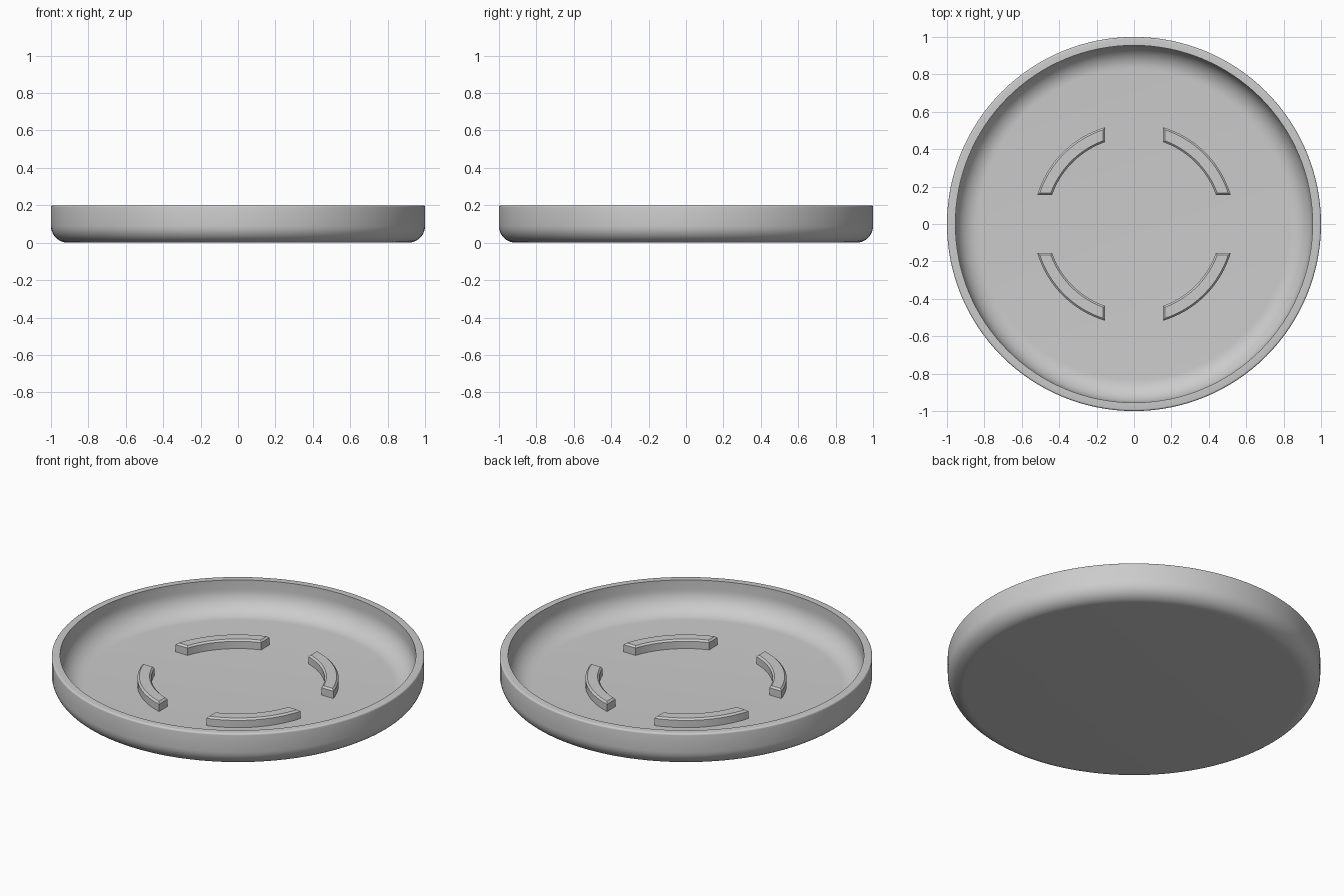
import bpy, bmesh, math
from math import sin, cos, pi, asin, acos

cube = bpy.data.objects.get("Cube")
if cube:
    bpy.data.objects.remove(cube, do_unlink=True)

grey = bpy.data.materials.new("plain_grey")
grey.use_nodes = True
colour = (0.6, 0.6, 0.6, 1)
grey.diffuse_color = colour
grey.node_tree.nodes["Principled BSDF"].inputs["Base Color"].default_value = colour

FLOOR = 0.022
HEIGHT = 0.2


def finish(bm, name, angle):
    bmesh.ops.recalc_face_normals(bm, faces=bm.faces)
    mesh = bpy.data.meshes.new(name)
    bm.to_mesh(mesh)
    bm.free()
    mesh.materials.append(grey)
    obj = bpy.data.objects.new(name, mesh)
    bpy.context.collection.objects.link(obj)
    bpy.ops.object.select_all(action='DESELECT')
    obj.select_set(True)
    bpy.context.view_layer.objects.active = obj
    bpy.ops.object.shade_smooth_by_angle(angle=math.radians(angle))
    return obj


def arc(cx, cz, r, start, end, steps):
    angles = [math.radians(start + (end - start) * i / steps) for i in range(steps + 1)]
    return [(cx + r * cos(a), cz + r * sin(a)) for a in angles]


def build_dish(segments=128):
    # Outer base curve, softened rim, then inner wall and hollow curve
    profile = arc(0.91, 0.09, 0.09, -90, 0, 10)
    profile += arc(0.99, HEIGHT - 0.01, 0.01, 0, 90, 4)
    profile += [(0.955, HEIGHT)]
    profile += arc(0.83, FLOOR + 0.125, 0.125, 0, -90, 12)
    bm = bmesh.new()
    rings = [[bm.verts.new((r * cos(2 * pi * i / segments), r * sin(2 * pi * i / segments), z))
              for i in range(segments)] for r, z in profile]
    for low, high in zip(rings, rings[1:]):
        for i in range(segments):
            j = (i + 1) % segments
            bm.faces.new((low[i], low[j], high[j], high[i]))
    # Flat underside and flat floor
    bm.faces.new(rings[0])
    bm.faces.new(rings[-1])
    finish(bm, "dish", 35)


def rib_outline(inset):
    # Quarter ring with ends cut parallel to the axes
    gap = 0.155 + inset
    points = []
    for radius, order in ((0.54 - inset, 1), (0.465 + inset, -1)):
        start, end = asin(gap / radius), acos(gap / radius)
        side = [start + (end - start) * i / 16 for i in range(17)]
        points += [(radius * cos(a), radius * sin(a)) for a in side[::order]]
    return points


def build_rib(name, turn):
    # Straight sides with a narrow chamfer around the top
    top = 0.075
    bm = bmesh.new()
    layers = [[bm.verts.new((x * cos(turn) - y * sin(turn), x * sin(turn) + y * cos(turn), z))
               for x, y in rib_outline(inset)]
              for inset, z in ((0, FLOOR - 0.005), (0, top - 0.01), (0.01, top))]
    count = len(layers[0])
    for low, high in zip(layers, layers[1:]):
        for i in range(count):
            j = (i + 1) % count
            bm.faces.new((low[i], low[j], high[j], high[i]))
    bm.faces.new(layers[0])
    # Top as a strip between the outer and inner arcs
    cap, half = layers[-1], count // 2
    for i in range(half - 1):
        bm.faces.new((cap[i], cap[i + 1], cap[count - 2 - i], cap[count - 1 - i]))
    finish(bm, name, 25)


build_dish()
for i, corner in enumerate(("back_left", "back_right", "front_right", "front_left")):
    build_rib("rib_" + corner, i * pi / 2)
